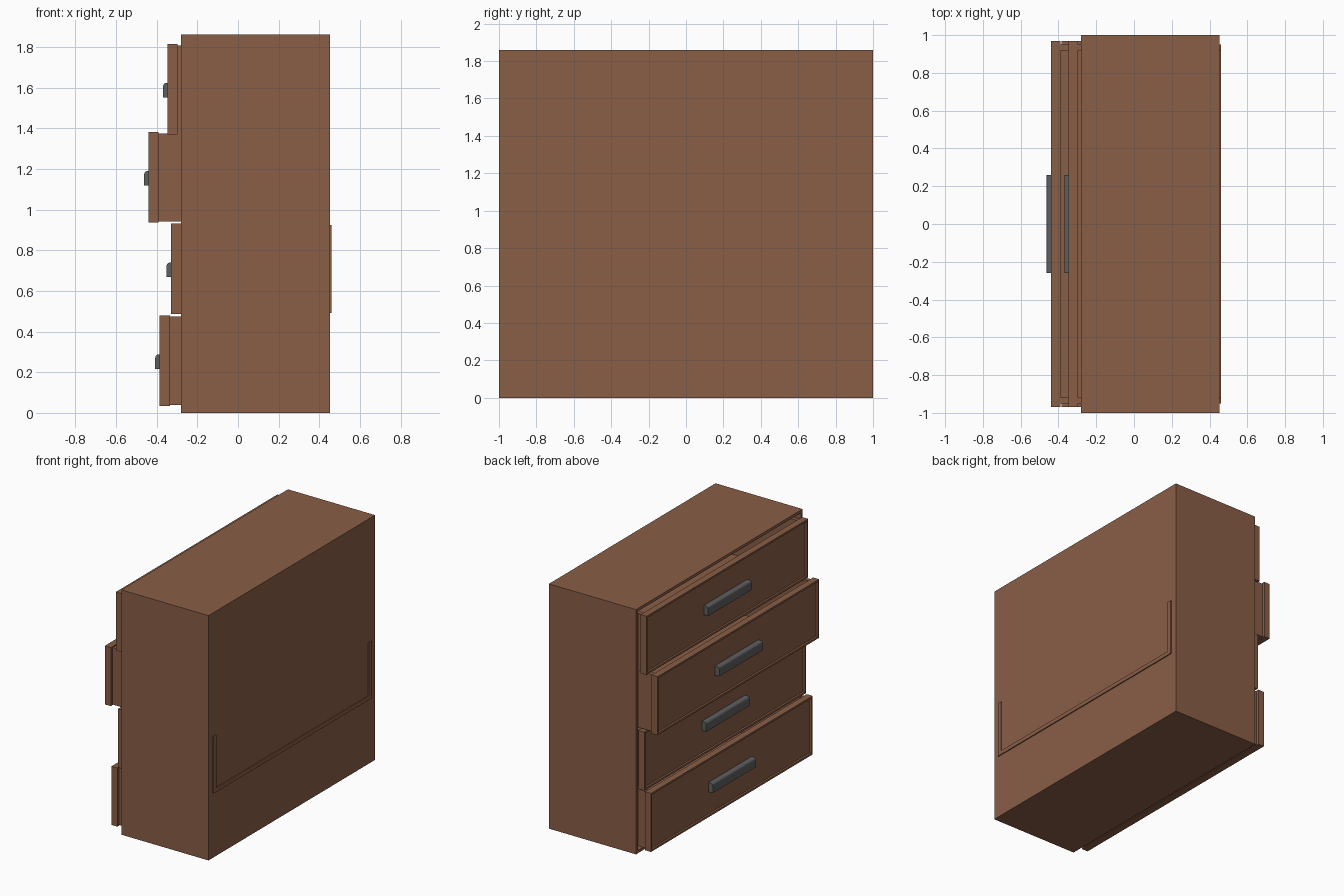
import bpy, bmesh

if "Cube" in bpy.data.objects:
    bpy.data.objects.remove(bpy.data.objects["Cube"])


def material(name, rgb):
    m = bpy.data.materials.new(name)
    m.diffuse_color = (*rgb, 1)
    m.use_nodes = True
    m.node_tree.nodes["Principled BSDF"].inputs["Base Color"].default_value = m.diffuse_color
    return m


wood = material("brown wood", (0.25, 0.112, 0.062))
metal = material("dark grey metal", (0.115, 0.115, 0.12))


def finish(bm, name, mat):
    bmesh.ops.recalc_face_normals(bm, faces=bm.faces[:])
    me = bpy.data.meshes.new(name)
    bm.to_mesh(me)
    bm.free()
    me.materials.append(mat)
    ob = bpy.data.objects.new(name, me)
    bpy.context.collection.objects.link(ob)
    return ob


def add_box(bm, x0, x1, y0, y1, z0, z1):
    verts = bmesh.ops.create_cube(bm, size=1)["verts"]
    for v in verts:
        v.co.x = x1 if v.co.x > 0 else x0
        v.co.y = y1 if v.co.y > 0 else y0
        v.co.z = z1 if v.co.z > 0 else z0
    return verts


def hollow(bm, axis, sign, rim, depth):
    """Inset the face pointing along axis and push it inwards."""
    bm.normal_update()
    face = next(f for f in bm.faces if f.normal[axis] * sign > 0.9)
    bmesh.ops.inset_individual(bm, faces=[face], thickness=rim)
    new = bmesh.ops.extrude_discrete_faces(bm, faces=[face])["faces"][0]
    for v in new.verts:
        v.co[axis] -= sign * depth


# Cabinet: a deep box open towards -x
bm = bmesh.new()
add_box(bm, -0.28, 0.452, -1, 1, 0, 1.86)
hollow(bm, 0, -1, 0.03, 0.70)
finish(bm, "cabinet", wood)


def drawer(label, x, z):
    """x is the front plane, z the bottom of the front panel."""
    # Front panel with a recessed field
    bm = bmesh.new()
    add_box(bm, x, x + 0.05, -0.97, 0.97, z, z + 0.445)
    hollow(bm, 0, -1, 0.02, 0.015)
    finish(bm, label + "_drawer_front", wood)

    # Tray: sides, bottom and slightly inset back
    bm = bmesh.new()
    a, b = x + 0.05, x + 0.79
    z0, z1 = z + 0.005, z + 0.438
    for s in (-1, 1):
        y0, y1 = sorted((s * 0.95, s * 0.918))
        add_box(bm, a, b, y0, y1, z0, z1)
    add_box(bm, a, b, -0.918, 0.918, z0, z0 + 0.03)
    add_box(bm, b - 0.05, b - 0.02, -0.918, 0.918, z0 + 0.03, z1)
    finish(bm, label + "_drawer_tray", wood)

    # Handle: bar with a rounded upper outer edge
    bm = bmesh.new()
    h0, h1, f = z + 0.182, z + 0.253, x - 0.022
    profile = [(x + 0.016, h0), (f, h0), (f, h1 - 0.018), (f + 0.002, h1 - 0.009),
               (f + 0.007, h1 - 0.003), (f + 0.014, h1), (x + 0.016, h1)]
    face = bm.faces.new([bm.verts.new((px, -0.26, pz)) for px, pz in profile])
    ext = bmesh.ops.extrude_face_region(bm, geom=[face])["geom"]
    for v in ext:
        if isinstance(v, bmesh.types.BMVert):
            v.co.y = 0.26
    finish(bm, label + "_handle", metal)


# Four drawers pulled out by different amounts
for label, x, z in (("bottom", -0.385, 0.035), ("lower", -0.33, 0.486),
                    ("upper", -0.44, 0.936), ("top", -0.347, 1.37)):
    drawer(label, x, z)
